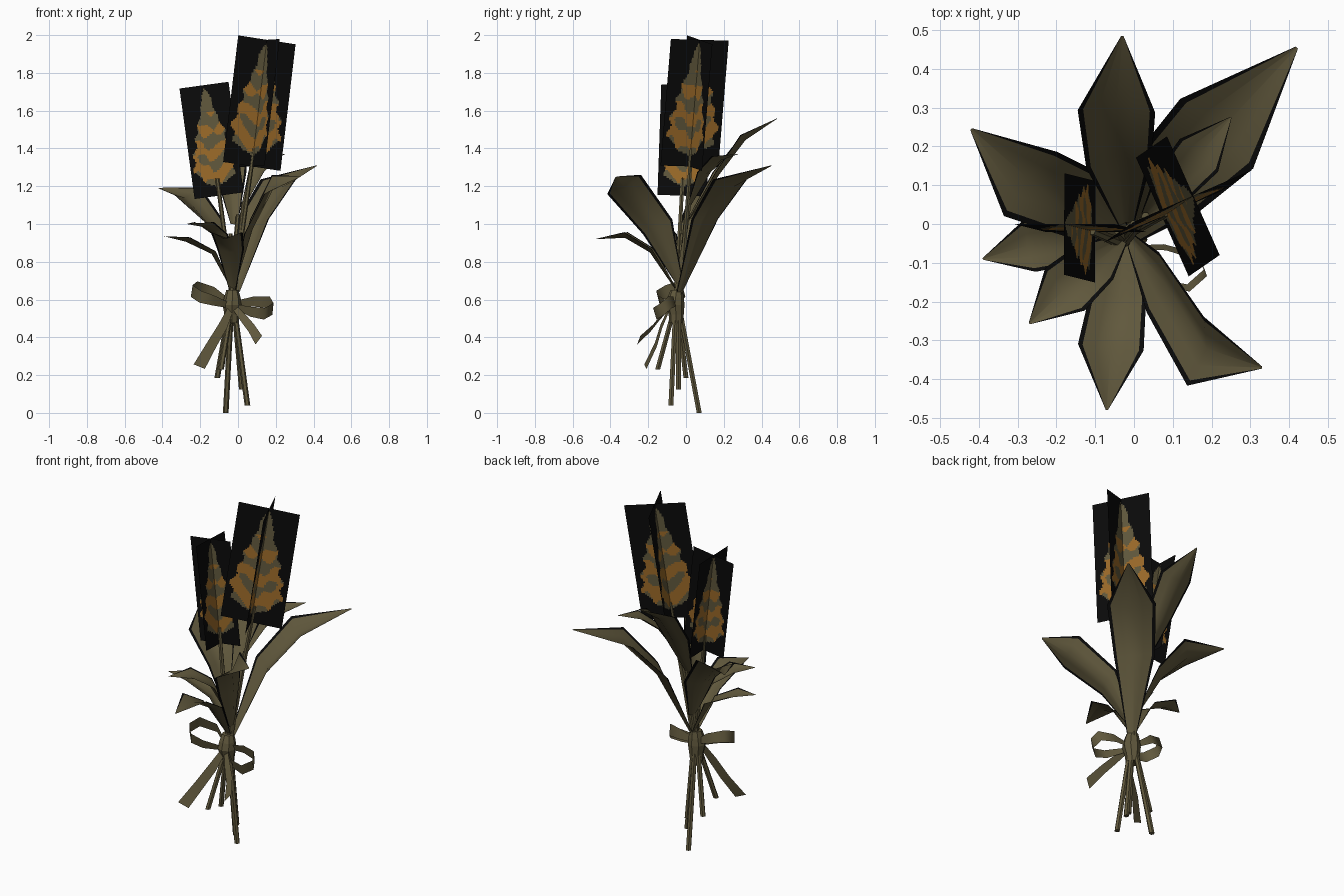
import bpy, math
from mathutils import Vector as V

if "Cube" in bpy.data.objects:
    bpy.data.objects.remove(bpy.data.objects["Cube"])


def mat(name, c):
    m = bpy.data.materials.new(name)
    m.diffuse_color = (*c, 1)
    m.use_nodes = True
    m.node_tree.nodes["Principled BSDF"].inputs["Base Color"].default_value = m.diffuse_color
    return m


BLACK = mat("card black", (0.003, 0.003, 0.003))
OLIVE = mat("olive brown", (0.118, 0.098, 0.046))
GOLD = mat("petal gold", (0.33, 0.145, 0.022))


def make(name, verts, faces, mats, idx=None, smooth=False):
    me = bpy.data.meshes.new(name)
    me.from_pydata([tuple(v) for v in verts], [], faces)
    for m in mats:
        me.materials.append(m)
    for i, p in enumerate(me.polygons):
        p.material_index = idx[i] if idx else 0
        p.use_smooth = smooth
    ob = bpy.data.objects.new(name, me)
    bpy.context.collection.objects.link(ob)
    return ob


def grid_faces(rows, cols):
    return [(r * cols + c, r * cols + c + 1, (r + 1) * cols + c + 1, (r + 1) * cols + c)
            for r in range(rows - 1) for c in range(cols - 1)]


def lerp_table(tab, t):
    for (a, x), (b, y) in zip(tab, tab[1:]):
        if t <= b:
            return x + (y - x) * max(0, t - a) / (b - a)
    return 0


# Flower cards: crossed planes with a spear-shaped bloom painted by rule
BLOOM = [(0, .06), (.09, .07), (.12, .4), (.18, .7), (.27, .85), (.38, .78), (.48, .62),
         (.6, .55), (.7, .36), (.8, .25), (.9, .16), (.96, .05), (.97, 0), (1, 0)]


def paint(u, t):
    w = lerp_table(BLOOM, t) * (1 + .1 * math.sin(t * 45 + 3 * (u > 0)))
    if abs(u) > w or w < .02:
        return 0
    if t < .12 or t > .75:
        return 1
    wave = (math.sin(t * 32 + 2 * math.cos(u * 3.2)) + .7 * math.sin(u * 9 + t * 21)
            + 1.1 * (.42 - t) + .9 * abs(u))
    return 2 if wave > .2 else 1


def flower(name, base, top, width, side):
    base, top = V(base), V(top)
    axis = (top - base).normalized()
    s1 = V(side)
    s1 = (s1 - axis * s1.dot(axis)).normalized()
    nu, nt = 36, 70
    for k, s in enumerate((s1, axis.cross(s1))):
        vs = [base + (top - base) * (j / nt) + s * width * (i / nu - .5)
              for j in range(nt + 1) for i in range(nu + 1)]
        idx = [paint((i + .5) / nu * 2 - 1, (j + .5) / nt) for j in range(nt) for i in range(nu)]
        make(f"{name}_card_{k + 1}", vs, grid_faces(nt + 1, nu + 1), [BLACK, OLIVE, GOLD], idx)


flower("tall_flower", (.073, .018, 1.305), (.153, .073, 1.975), .335, (.134, -.305, 0))
flower("short_flower", (-.10, -.02, 1.15), (-.18, 0, 1.735), .262, (0, 1, 0))


# Leaves: four-row blades with a gutter fold and black rims
def leaf(name, pts, width, hint=None):
    pts = [V(p) for p in pts]
    prof = [.2, .84, 1, .03]
    vs = []
    for i, p in enumerate(pts):
        tan = (pts[min(i + 1, 3)] - pts[max(i - 1, 0)]).normalized()
        s = V(hint) if hint else tan.cross(V((0, 0, 1)))
        s = (s - tan * s.dot(tan)).normalized()
        n = s.cross(tan)
        n = n if n.z > 0 else -n
        h = width / 2 * prof[i]
        for f in (-1, -.86, -.45, 0, .45, .86, 1):
            vs.append(p + s * h * f + n * h * .36 * (abs(f) - .6))
    make(name, vs, grid_faces(4, 7), [OLIVE, BLACK], [1, 0, 0, 0, 0, 1] * 3, True)


leaf("leaf_back_right", [(-.01, -.03, .64), (.09, .11, 1.02), (.22, .24, 1.22), (.42, .455, 1.31)], .26)
leaf("leaf_back", [(-.02, .0, 1.0), (-.04, .16, 1.27), (-.045, .3, 1.46), (-.03, .485, 1.56)], .2)
leaf("leaf_upper_small", [(.03, .02, 1.1), (.1, .1, 1.27), (.17, .18, 1.35), (.25, .275, 1.37)], .13)
leaf("leaf_back_left", [(-.03, -.02, .75), (-.13, .05, 1.0), (-.27, .11, 1.16), (-.42, .245, 1.19)],
     .22, (.06, .19, .08))
leaf("leaf_front_right", [(-.01, -.04, .7), (.06, -.15, .98), (.17, -.325, 1.2), (.33, -.37, 1.25)],
     .21, (.04, .18, .1))
leaf("leaf_left", [(-.03, -.03, .65), (-.13, -.04, .85), (-.27, -.055, .92), (-.39, -.09, .935)], .14)
leaf("leaf_front_left", [(-.03, -.04, .75), (-.1, -.1, .94), (-.18, -.17, 1.0), (-.27, -.257, 1.0)], .15)
leaf("leaf_front", [(-.03, -.05, .65), (-.04, -.18, .86), (-.06, -.32, .945), (-.07, -.48, .92)], .17)


# Stems: six-sided tubes gathered at the knot
def tube(name, pts, radii, sides=6):
    vs = []
    for p, r in zip(pts, radii):
        vs += [V(p) + V((r * math.cos(a), r * math.sin(a), 0))
               for a in (2 * math.pi * k / sides for k in range(sides))]
    n = len(pts)
    fs = [(r * sides + k, r * sides + (k + 1) % sides, (r + 1) * sides + (k + 1) % sides, (r + 1) * sides + k)
          for r in range(n - 1) for k in range(sides)]
    fs += [tuple(range(sides))[::-1], tuple(range((n - 1) * sides, n * sides))]
    return make(name, vs, fs, [OLIVE], smooth=False)


STEMS = [((-.065, .07, .0), (-.035, -.035, .56), (.085, .03, 1.4)),
         ((.05, -.08, .04), (-.02, -.055, .56), (-.11, -.018, 1.24)),
         ((-.11, 0, .185), (-.045, -.045, .56), (.0, .0, 1.05)),
         ((.02, -.04, .125), (-.02, -.04, .56), (-.04, -.02, .95)),
         ((-.09, -.15, .23), (-.035, -.06, .56), (.03, .02, 1.12))]
for i, pts in enumerate(STEMS):
    tube(f"stem_{i + 1}", pts, (.015, .014, .011))

# Ribbon knot
tube("ribbon_knot", [(-.033, -.052, .475), (-.032, -.052, .52), (-.031, -.058, .57), (-.03, -.055, .61),
                     (-.03, -.05, .65)], (.036, .04, .05, .044, .032), 8)


# Ribbon loops and tails: flat bands along a path
def band(name, pts, widths, side):
    vs = []
    for p, w in zip(pts, widths):
        s = V(side).normalized() * w / 2
        vs += [V(p) - s, V(p) + s]
    make(name, vs, grid_faces(len(pts), 2), [OLIVE], smooth=True)


LW = (.03, .055, .065, .065, .065, .055, .03)
band("bow_loop_right", [(-.01, -.08, .56), (.07, -.15, .535), (.14, -.165, .525), (.185, -.125, .55),
                        (.165, -.085, .585), (.08, -.06, .59), (-.01, -.06, .58)], LW, (.1, -.3, 1))
band("bow_loop_left", [(-.05, -.08, .57), (-.13, -.14, .595), (-.2, -.15, .615), (-.245, -.1, .645),
                       (-.22, -.04, .665), (-.13, -.01, .64), (-.05, -.05, .59)], LW, (.15, -.25, 1))
band("ribbon_tail_left", [(-.035, -.085, .56), (-.08, -.13, .46), (-.14, -.16, .36), (-.205, -.215, .245)],
     (.03, .05, .055, .065), (1, .2, -.4))
band("ribbon_tail_right", [(-.02, -.085, .56), (.03, -.14, .5), (.07, -.18, .45), (.11, -.25, .385)],
     (.03, .045, .05, .06), (.6, .3, .8))
